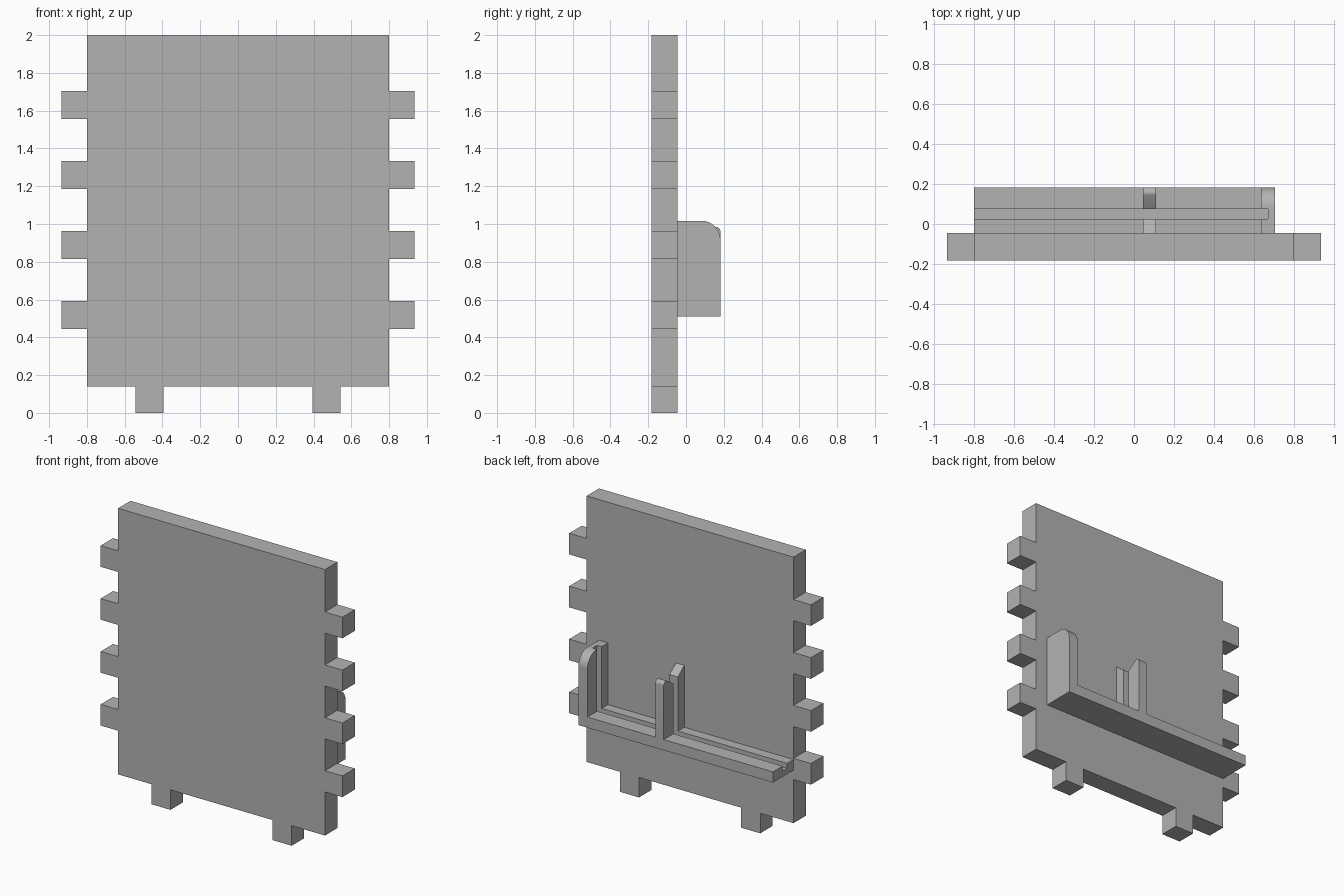
import bpy, bmesh, math
from mathutils import Vector

if "Cube" in bpy.data.objects:
    bpy.data.objects.remove(bpy.data.objects["Cube"], do_unlink=True)

grey = bpy.data.materials.new("light_grey")
grey.use_nodes = True
grey.diffuse_color = (0.45, 0.45, 0.45, 1)
grey.node_tree.nodes["Principled BSDF"].inputs["Base Color"].default_value = grey.diffuse_color


def prism(name, outline, axis, start, end):
    """Extrude a 2D outline along x (outline is y, z) or y (outline is x, z)."""
    place = (lambda a, b: (start, a, b)) if axis == "x" else (lambda a, b: (a, start, b))
    step = Vector((end - start, 0, 0) if axis == "x" else (0, end - start, 0))
    bm = bmesh.new()
    face = bm.faces.new([bm.verts.new(place(a, b)) for a, b in outline])
    top = bmesh.ops.extrude_face_region(bm, geom=[face])["geom"]
    bmesh.ops.translate(bm, vec=step, verts=[v for v in top if isinstance(v, bmesh.types.BMVert)])
    bmesh.ops.recalc_face_normals(bm, faces=bm.faces)
    mesh = bpy.data.meshes.new(name)
    bm.to_mesh(mesh)
    bm.free()
    mesh.materials.append(grey)
    obj = bpy.data.objects.new(name, mesh)
    bpy.context.collection.objects.link(obj)
    return obj


def arc(cy, cz, radius, first, last, steps):
    """Points on a circular arc, angles in degrees."""
    angles = [math.radians(first + (last - first) * i / steps) for i in range(steps + 1)]
    return [(cy + radius * math.cos(a), cz + radius * math.sin(a)) for a in angles]


def combine(target, other, operation):
    """Apply a boolean and discard the helper."""
    bpy.context.view_layer.objects.active = target
    mod = target.modifiers.new(operation.lower(), "BOOLEAN")
    mod.operation, mod.solver, mod.object = operation, "EXACT", other
    bpy.ops.object.modifier_apply(modifier=mod.name)
    bpy.data.objects.remove(other, do_unlink=True)


# Panel with side tabs and two feet, as one mirrored outline
HALF, TAB, BASE, TOP = 0.80, 0.935, 0.14, 2.0
side = [(0.395, BASE), (0.395, 0), (0.543, 0), (0.543, BASE), (HALF, BASE)]
for i in range(4):
    low = 0.445 + 0.37 * i
    high = low + 0.148
    side += [(HALF, low), (TAB, low), (TAB, high), (HALF, high)]
side.append((HALF, TOP))
outline = side + [(-x, z) for x, z in reversed(side)]
prism("tabbed_panel", outline, "y", -0.182, -0.045)

# Ledge on the back of the panel
BACK, FRONT, BOTTOM, LEDGE = -0.045, 0.182, 0.51, 0.585
rail = prism("grooved_rail",
             [(BACK, BOTTOM), (FRONT, BOTTOM), (FRONT, LEDGE), (BACK, LEDGE)],
             "x", -HALF, 0.68)

# Tall end stop with a rounded outer corner
stop = [(BACK, BOTTOM), (FRONT, BOTTOM)] + arc(0.082, 0.917, 0.1, 0, 90, 14) + [(BACK, 1.017)]
combine(rail, prism("end_stop", stop, "x", 0.635, 0.705), "UNION")

# Middle divider with a funnel-shaped top
divider = ([(BACK, BOTTOM), (FRONT, BOTTOM)] + arc(0.157, 0.96, 0.025, 0, 120, 8)
           + [(0.075, 0.935), (0.025, 0.963), (BACK, 1.017)])
combine(rail, prism("divider", divider, "x", 0.045, 0.11), "UNION")

# Groove along the ledge, through the divider and up the end stop
slot = [(0.025, 0.55), (0.075, 0.55), (0.075, 1.2), (0.025, 1.2)]
combine(rail, prism("groove_cutter", slot, "x", -0.9, 0.67), "DIFFERENCE")

bpy.ops.object.select_all(action="DESELECT")
rail.select_set(True)
bpy.context.view_layer.objects.active = rail
bpy.ops.object.shade_smooth_by_angle(angle=math.radians(25))
